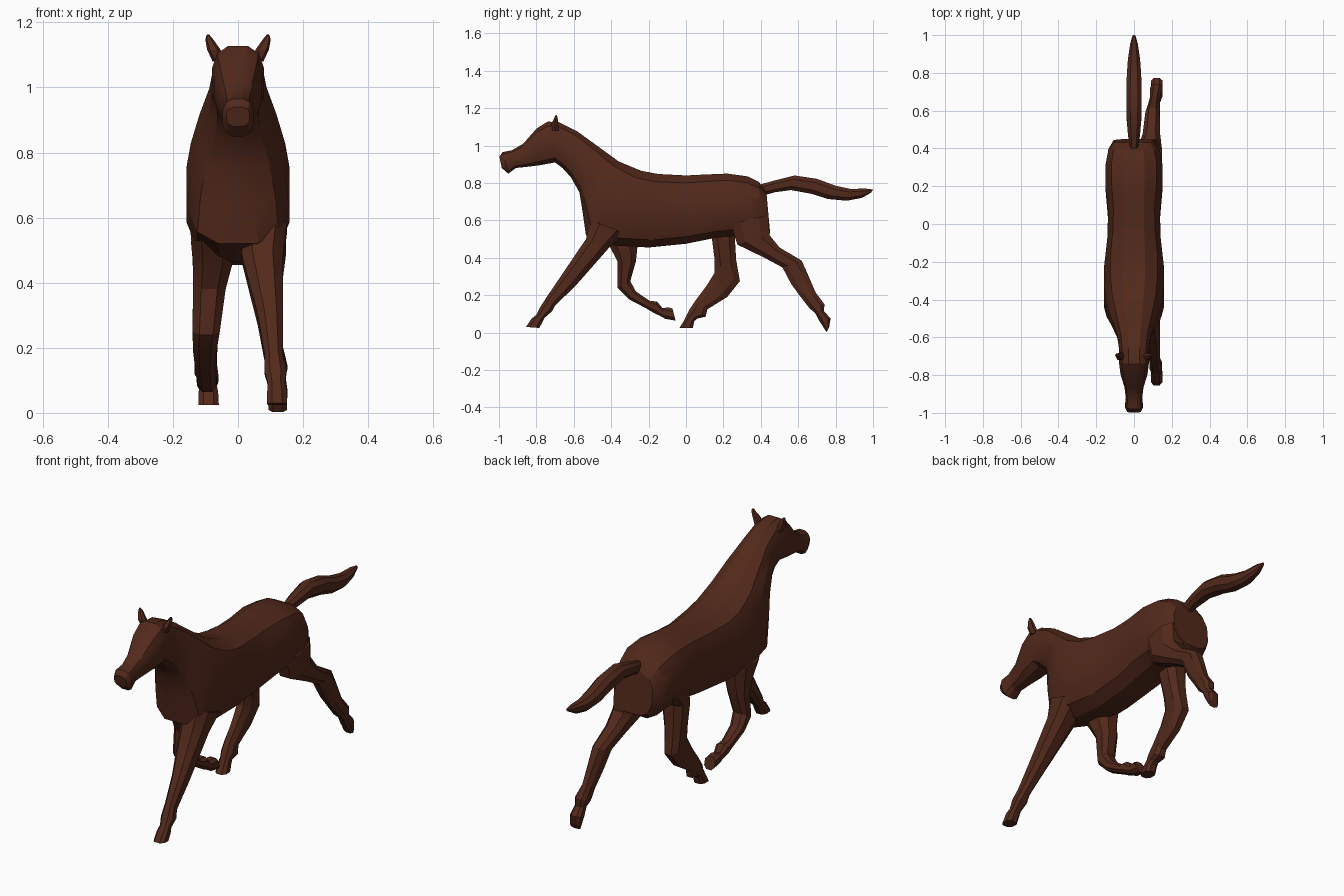
import bpy, bmesh
from math import sin, cos, pi, copysign, radians

coat = bpy.data.materials.new("brown_coat")
coat.diffuse_color = (0.085, 0.022, 0.011, 1)


def finish(name, bm):
    bmesh.ops.recalc_face_normals(bm, faces=bm.faces)
    me = bpy.data.meshes.new(name)
    bm.to_mesh(me)
    bm.free()
    ob = bpy.data.objects.new(name, me)
    bpy.context.collection.objects.link(ob)
    me.materials.append(coat)
    bpy.ops.object.select_all(action='DESELECT')
    ob.select_set(True)
    bpy.context.view_layer.objects.active = ob
    bpy.ops.object.shade_smooth_by_angle(angle=radians(25))
    return ob


def loft(name, rings, sides=8, square=0.8):
    """Skin rings given as (y, z of one edge, y, z of the other edge, centre x, half width)."""
    bm = bmesh.new()
    loops = []
    for ya, za, yb, zb, cx, w in rings:
        loop = []
        for i in range(sides):
            a = 2 * pi * (i + 0.5) / sides
            # scale so the flat-topped polygon still reaches the given edges
            k = cos(pi / sides) ** square
            c = copysign(abs(cos(a)) ** square, cos(a)) / k
            s = copysign(abs(sin(a)) ** square, sin(a)) / k
            if sides % 4:
                c *= 1.0
            t = (1 - c) / 2
            loop.append(bm.verts.new((cx + w * s, ya + (yb - ya) * t, za + (zb - za) * t)))
        loops.append(loop)
    for p, q in zip(loops, loops[1:]):
        for i in range(sides):
            j = (i + 1) % sides
            bm.faces.new((p[i], p[j], q[j], q[i]))
    bm.faces.new(loops[0])
    bm.faces.new(loops[-1])
    return finish(name, bm)


# Head, neck and torso: top edge, bottom edge
loft("head_neck_and_body", [
    (-0.998, 0.94, -0.985, 0.88, 0, 0.036),
    (-0.98, 0.965, -0.95, 0.85, 0, 0.048),
    (-0.93, 0.975, -0.91, 0.88, 0, 0.043),
    (-0.87, 1.01, -0.86, 0.885, 0, 0.05),
    (-0.80, 1.09, -0.78, 0.895, 0, 0.072),
    (-0.74, 1.128, -0.70, 0.91, 0, 0.080),
    (-0.68, 1.125, -0.66, 0.88, 0, 0.078),
    (-0.58, 1.075, -0.615, 0.83, 0, 0.088),
    (-0.47, 0.995, -0.57, 0.75, 0, 0.118),
    (-0.36, 0.915, -0.552, 0.64, 0, 0.145),
    (-0.24, 0.865, -0.535, 0.52, 0, 0.158),
    (-0.15, 0.848, -0.38, 0.465, 0, 0.158),
    (0.00, 0.84, -0.20, 0.455, 0, 0.140),
    (0.10, 0.845, 0.00, 0.475, 0, 0.138),
    (0.22, 0.85, 0.15, 0.505, 0, 0.150),
    (0.33, 0.835, 0.29, 0.52, 0, 0.150),
    (0.39, 0.805, 0.40, 0.50, 0, 0.136),
    (0.43, 0.75, 0.45, 0.53, 0, 0.108),
], sides=12, square=0.75)

# Legs: front edge, back edge, hip or shoulder down to hoof
loft("front_leg_reaching", [
    (-0.51, 0.60, -0.32, 0.53, 0.085, 0.065),
    (-0.535, 0.50, -0.41, 0.455, 0.075, 0.064),
    (-0.66, 0.315, -0.595, 0.245, 0.100, 0.038),
    (-0.745, 0.19, -0.70, 0.145, 0.110, 0.028),
    (-0.78, 0.135, -0.715, 0.115, 0.115, 0.034),
    (-0.80, 0.095, -0.755, 0.08, 0.118, 0.026),
    (-0.825, 0.075, -0.765, 0.06, 0.120, 0.030),
    (-0.855, 0.03, -0.785, 0.025, 0.120, 0.031),
])
loft("front_leg_folded", [
    (-0.46, 0.53, -0.25, 0.53, -0.080, 0.065),
    (-0.405, 0.455, -0.26, 0.455, -0.078, 0.060),
    (-0.366, 0.38, -0.268, 0.38, -0.088, 0.050),
    (-0.366, 0.24, -0.298, 0.275, -0.098, 0.042),
    (-0.305, 0.178, -0.268, 0.22, -0.102, 0.036),
    (-0.21, 0.128, -0.195, 0.17, -0.102, 0.030),
    (-0.172, 0.105, -0.155, 0.166, -0.100, 0.034),
    (-0.14, 0.09, -0.125, 0.13, -0.098, 0.025),
    (-0.11, 0.073, -0.095, 0.135, -0.096, 0.030),
    (-0.056, 0.064, -0.072, 0.128, -0.095, 0.030),
])
loft("hind_leg_forward", [
    (0.13, 0.58, 0.34, 0.60, -0.085, 0.064),
    (0.138, 0.508, 0.26, 0.53, -0.080, 0.062),
    (0.153, 0.39, 0.268, 0.39, -0.088, 0.048),
    (0.153, 0.32, 0.288, 0.275, -0.094, 0.040),
    (0.11, 0.25, 0.22, 0.19, -0.096, 0.033),
    (0.05, 0.17, 0.115, 0.125, -0.096, 0.030),
    (0.02, 0.125, 0.105, 0.085, -0.094, 0.034),
    (0.005, 0.095, 0.06, 0.075, -0.092, 0.026),
    (-0.01, 0.065, 0.045, 0.062, -0.091, 0.030),
    (-0.035, 0.025, 0.036, 0.025, -0.090, 0.031),
])
loft("hind_leg_trailing", [
    (0.24, 0.58, 0.44, 0.63, 0.085, 0.064),
    (0.275, 0.47, 0.447, 0.52, 0.085, 0.062),
    (0.42, 0.40, 0.50, 0.455, 0.092, 0.046),
    (0.516, 0.348, 0.618, 0.385, 0.098, 0.038),
    (0.564, 0.257, 0.652, 0.31, 0.105, 0.032),
    (0.625, 0.175, 0.693, 0.214, 0.112, 0.026),
    (0.66, 0.13, 0.74, 0.152, 0.118, 0.034),
    (0.69, 0.105, 0.738, 0.115, 0.120, 0.026),
    (0.714, 0.06, 0.773, 0.075, 0.121, 0.031),
    (0.752, 0.002, 0.765, 0.028, 0.122, 0.028),
])

# Tail: top edge, bottom edge
loft("tail", [
    (0.39, 0.79, 0.42, 0.735, 0, 0.020),
    (0.47, 0.812, 0.475, 0.75, 0, 0.032),
    (0.58, 0.84, 0.56, 0.762, 0, 0.040),
    (0.70, 0.822, 0.67, 0.742, 0, 0.041),
    (0.80, 0.785, 0.76, 0.714, 0, 0.038),
    (0.88, 0.768, 0.86, 0.705, 0, 0.032),
    (0.96, 0.77, 0.94, 0.72, 0, 0.020),
    (1.00, 0.765, 0.99, 0.748, 0, 0.008),
])

# Ears: front edge, back edge
for side, label in ((1, "left"), (-1, "right")):
    loft("ear_" + label, [
        (-0.715, 1.08, -0.68, 1.08, side * 0.058, 0.018),
        (-0.72, 1.115, -0.685, 1.12, side * 0.075, 0.018),
        (-0.705, 1.145, -0.686, 1.15, side * 0.088, 0.011),
        (-0.70, 1.16, -0.692, 1.163, side * 0.092, 0.004),
    ], sides=6)
